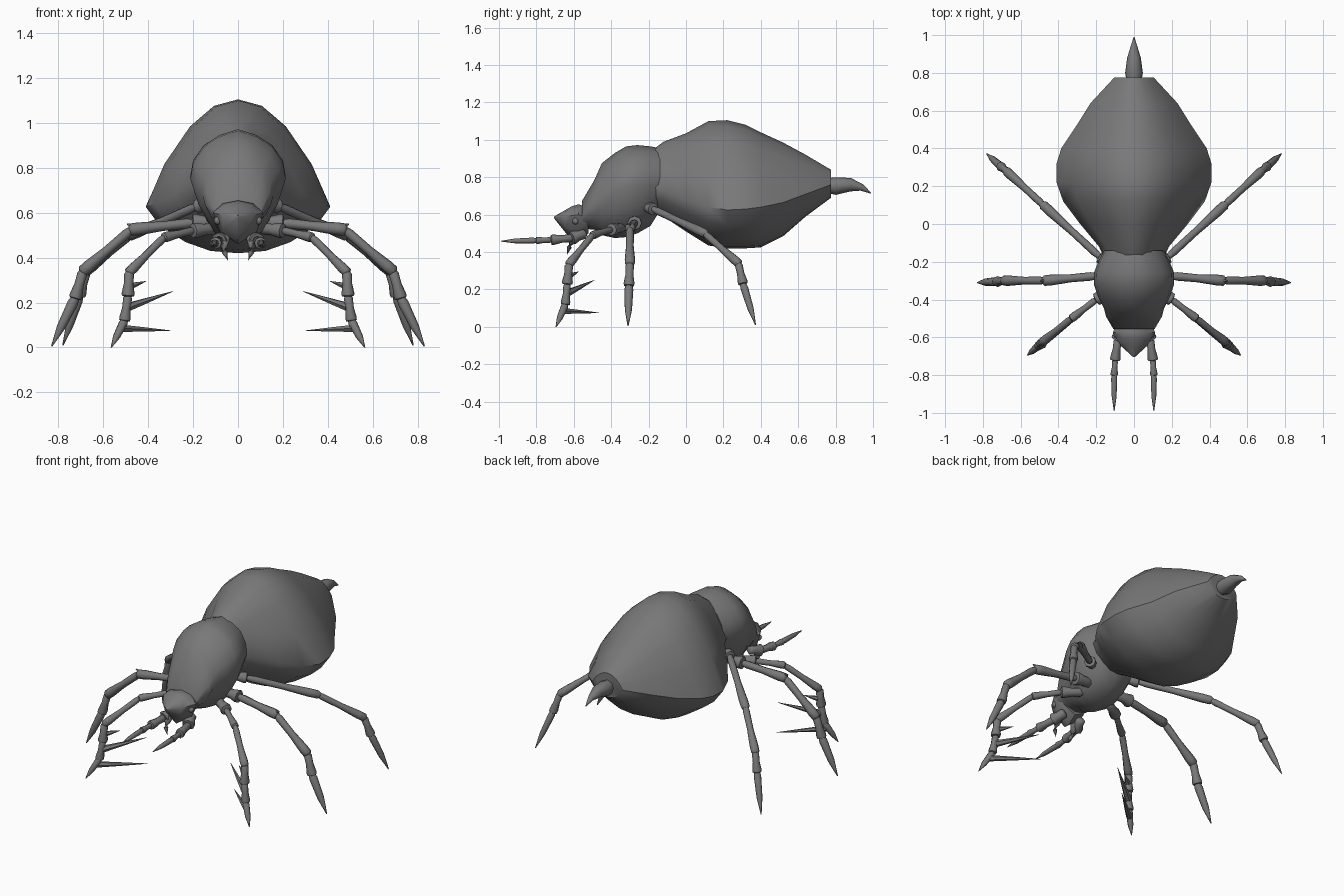
import bpy, bmesh, math
from mathutils import Vector

default_cube = bpy.data.objects.get("Cube")
if default_cube:
    bpy.data.objects.remove(default_cube, do_unlink=True)

grey = bpy.data.materials.new("dark grey shell")
colour = (0.19, 0.19, 0.19, 1)
grey.diffuse_color = colour
grey.use_nodes = True
shader = grey.node_tree.nodes["Principled BSDF"]
shader.inputs["Base Color"].default_value = colour
shader.inputs["Roughness"].default_value = 0.8


def finish(bm, name, angle=50):
    """Turn a bmesh into a smooth shaded object."""
    bmesh.ops.recalc_face_normals(bm, faces=bm.faces)
    mesh = bpy.data.meshes.new(name)
    bm.to_mesh(mesh)
    bm.free()
    mesh.materials.append(grey)
    obj = bpy.data.objects.new(name, mesh)
    bpy.context.scene.collection.objects.link(obj)
    bpy.ops.object.select_all(action='DESELECT')
    obj.select_set(True)
    bpy.context.view_layer.objects.active = obj
    bpy.ops.object.shade_smooth_by_angle(angle=math.radians(angle))
    return obj


def skin(bm, rings):
    """Bridge rings of points and close both ends."""
    loops = [[bm.verts.new(p) for p in ring] for ring in rings]
    count = len(loops[0])
    for a, b in zip(loops, loops[1:]):
        for i in range(count):
            j = (i + 1) % count
            bm.faces.new((a[i], a[j], b[j], b[i]))
    bm.faces.new(loops[0])
    bm.faces.new(loops[-1])


def loft(name, outline, sections):
    """Body shell: sections are (y, half width, top, widest height, bottom)."""
    full = outline + [(-x, z) for x, z in reversed(outline[1:-1])]
    rings = []
    for y, width, top, mid, bottom in sections:
        rings.append([(x * width, y, mid + z * ((top - mid) if z > 0 else (mid - bottom)))
                      for x, z in full])
    bm = bmesh.new()
    skin(bm, rings)
    return finish(bm, name)


def tube(bm, path, sides=8):
    """Round tube through (point, radius) pairs."""
    rings = []
    for i, (point, radius) in enumerate(path):
        before = path[max(i - 1, 0)][0]
        after = path[min(i + 1, len(path) - 1)][0]
        along = (after - before).normalized()
        helper = Vector((0, 0, 1)) if abs(along.z) < 0.9 else Vector((0, 1, 0))
        u = along.cross(helper).normalized()
        v = along.cross(u)
        turns = [math.tau * k / sides for k in range(sides)]
        rings.append([point + radius * (u * math.cos(t) + v * math.sin(t)) for t in turns])
    skin(bm, rings)


def simple_tube(bm, points, side=1):
    tube(bm, [(Vector((x * side, y, z)), r) for x, y, z, r in points])


def leg(bm, joints, radii, side):
    """Jointed limb: each segment swells toward its far end, the last is a claw."""
    joints = [Vector((x * side, y, z)) for x, y, z in joints]
    for i, r in enumerate(radii):
        a, b = joints[i], joints[i + 1]
        if i == len(radii) - 1:
            shape = ((0, 0.8), (0.1, 1), (0.6, 0.8), (1, 0.12))
        else:
            shape = ((-0.03, 0.6), (0.1, 0.9), (0.5, 0.85), (0.88, 1.15), (1, 1.1), (1.04, 0.6))
        tube(bm, [(a.lerp(b, t), r * s) for t, s in shape])


# Body shells
loft("abdomen",
     [(0, 1), (0.26, 0.94), (0.52, 0.75), (0.8, 0.4), (1, 0),
      (0.85, -0.4), (0.57, -0.76), (0.3, -0.95), (0, -1)],
     [(-0.2, 0.15, 0.93, 0.76, 0.63), (-0.12, 0.185, 0.99, 0.73, 0.59),
      (0, 0.285, 1.035, 0.68, 0.51), (0.12, 0.375, 1.1, 0.64, 0.435),
      (0.22, 0.41, 1.105, 0.625, 0.42), (0.32, 0.41, 1.08, 0.63, 0.42),
      (0.4, 0.385, 1.04, 0.64, 0.425), (0.52, 0.305, 0.985, 0.665, 0.485),
      (0.64, 0.23, 0.92, 0.71, 0.59), (0.775, 0.105, 0.84, 0.76, 0.69)])
loft("thorax",
     [(0, 1), (0.38, 0.88), (0.72, 0.66), (0.94, 0.34), (1, 0),
      (0.83, -0.42), (0.55, -0.84), (0, -1)],
     [(-0.14, 0.16, 0.955, 0.76, 0.62), (-0.19, 0.185, 0.965, 0.76, 0.54),
      (-0.26, 0.213, 0.972, 0.76, 0.5), (-0.32, 0.212, 0.965, 0.75, 0.48),
      (-0.38, 0.192, 0.93, 0.72, 0.475), (-0.45, 0.158, 0.875, 0.68, 0.49),
      (-0.49, 0.148, 0.785, 0.64, 0.52), (-0.555, 0.11, 0.675, 0.59, 0.525)])
loft("head",
     [(0, 1), (0.6, 0.75), (1, 0), (0.75, -0.6), (0, -1)],
     [(-0.52, 0.09, 0.64, 0.58, 0.5), (-0.575, 0.112, 0.655, 0.6, 0.46),
      (-0.61, 0.09, 0.645, 0.595, 0.46), (-0.645, 0.07, 0.625, 0.59, 0.505),
      (-0.705, 0.004, 0.59, 0.585, 0.58)])

# Tail sting
bm = bmesh.new()
simple_tube(bm, [(0, 0.76, 0.755, 0.04), (0, 0.8, 0.753, 0.047), (0, 0.88, 0.76, 0.036),
                 (0, 0.94, 0.745, 0.018), (0, 0.99, 0.714, 0.002)])
finish(bm, "tail_sting")

# Paired limbs and face parts
limbs = {
    "front_leg": ([(0.1, -0.34, 0.53), (0.2, -0.4, 0.52), (0.33, -0.5, 0.49),
                   (0.485, -0.625, 0.335), (0.49, -0.635, 0.23), (0.505, -0.645, 0.12),
                   (0.565, -0.695, 0)],
                  (0.03, 0.02, 0.021, 0.025, 0.022, 0.02)),
    "middle_leg": ([(0.1, -0.27, 0.56), (0.2, -0.275, 0.555), (0.475, -0.3, 0.525),
                    (0.69, -0.3, 0.34), (0.725, -0.305, 0.22), (0.83, -0.31, 0.005)],
                   (0.034, 0.025, 0.024, 0.025, 0.024)),
    "rear_leg": ([(0.1, -0.23, 0.645), (0.18, -0.175, 0.63), (0.48, 0.1, 0.5),
                  (0.675, 0.28, 0.34), (0.705, 0.305, 0.23), (0.78, 0.372, 0.01)],
                 (0.03, 0.023, 0.022, 0.023, 0.021)),
    "feeler": ([(0.06, -0.54, 0.5), (0.085, -0.61, 0.475), (0.1, -0.72, 0.465),
                (0.105, -0.8, 0.462), (0.105, -0.99, 0.458)],
               (0.032, 0.024, 0.017, 0.016)),
}
spikes = [((0.49, -0.63, 0.27), (0.41, -0.575, 0.295), 0.018),
          ((0.49, -0.635, 0.18), (0.29, -0.49, 0.25), 0.02),
          ((0.515, -0.655, 0.085), (0.3, -0.465, 0.075), 0.018)]

for side, label in ((1, "left"), (-1, "right")):
    for name, (joints, radii) in limbs.items():
        bm = bmesh.new()
        leg(bm, joints, radii, side)
        finish(bm, f"{label}_{name}")

    # Barbs on the inner side of the front shin
    bm = bmesh.new()
    for root, tip, r in spikes:
        a, b = (Vector((x * side, y, z)) for x, y, z in (root, tip))
        tube(bm, [(a, r), (a.lerp(b, 0.4), r * 0.65), (b, 0.001)], sides=6)
    finish(bm, f"{label}_front_leg_barbs")

    # Small spur above the middle knee
    bm = bmesh.new()
    simple_tube(bm, [(0.44, -0.3, 0.535, 0.018), (0.495, -0.3, 0.55, 0.003)], side)
    finish(bm, f"{label}_knee_spur")

    # Jaws and eyes
    bm = bmesh.new()
    simple_tube(bm, [(0.05, -0.585, 0.5, 0.02), (0.065, -0.61, 0.455, 0.02),
                     (0.06, -0.625, 0.425, 0.013), (0.045, -0.635, 0.388, 0.001)], side)
    finish(bm, f"{label}_jaw")
    bm = bmesh.new()
    bmesh.ops.create_uvsphere(bm, u_segments=8, v_segments=6, radius=0.018)
    bmesh.ops.translate(bm, verts=bm.verts, vec=(0.09 * side, -0.59, 0.565))
    finish(bm, f"{label}_eye")
